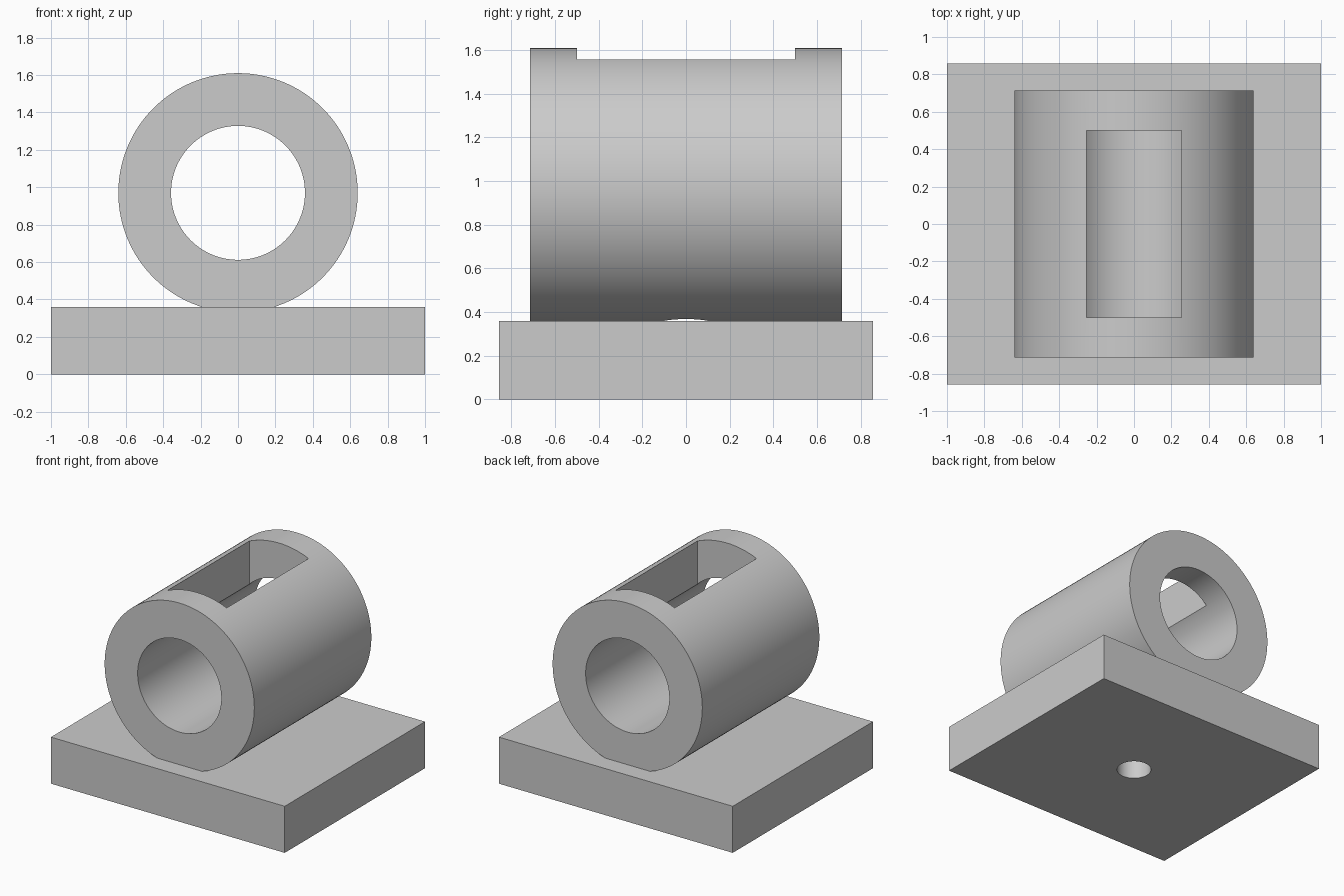
import bpy
import math

if "Cube" in bpy.data.objects:
    bpy.data.objects.remove(bpy.data.objects["Cube"], do_unlink=True)

BASE_H = 0.36
AXIS_Z = 0.97
LENGTH = 1.43

grey = bpy.data.materials.new("light grey")
grey.use_nodes = True
grey.diffuse_color = (0.6, 0.6, 0.6, 1)
grey.node_tree.nodes["Principled BSDF"].inputs["Base Color"].default_value = (0.6, 0.6, 0.6, 1)


def box(name, size, z):
    bpy.ops.mesh.primitive_cube_add(size=1, location=(0, 0, z))
    ob = bpy.context.object
    ob.name = name
    ob.scale = size
    bpy.ops.object.transform_apply(location=True, rotation=True, scale=True)
    ob.data.materials.append(grey)
    return ob


def cylinder(name, radius, depth, z, along_y=False, sides=128):
    turn = math.pi / 2 if along_y else 0
    bpy.ops.mesh.primitive_cylinder_add(vertices=sides, radius=radius, depth=depth,
                                        location=(0, 0, z), rotation=(turn, 0, 0))
    ob = bpy.context.object
    ob.name = name
    bpy.ops.object.transform_apply(location=True, rotation=True, scale=True)
    ob.data.materials.append(grey)
    return ob


def combine(target, tool, operation):
    """Apply a boolean, then discard the tool."""
    tool.hide_render = True
    mod = target.modifiers.new("boolean", "BOOLEAN")
    mod.operation = operation
    mod.solver = "EXACT"
    mod.object = tool
    bpy.ops.object.select_all(action="DESELECT")
    target.select_set(True)
    bpy.context.view_layer.objects.active = target
    bpy.ops.object.modifier_apply(modifier=mod.name)
    bpy.data.objects.remove(tool, do_unlink=True)


# Rectangular base joined to a horizontal sleeve
bracket = box("sleeve_bracket", (2, 1.714, BASE_H), BASE_H / 2)
combine(bracket, cylinder("sleeve", 0.64, LENGTH, AXIS_Z, True), "UNION")

# Bore through the sleeve and window in its top
combine(bracket, cylinder("bore", 0.358, 2, AXIS_Z, True), "DIFFERENCE")
combine(bracket, box("window", (0.506, 1, 0.8), AXIS_Z + 0.45), "DIFFERENCE")

# Screw hole from below, with a hidden wider pocket for the screw head
combine(bracket, cylinder("screw_hole", 0.121, 0.7, 0, sides=64), "DIFFERENCE")
combine(bracket, cylinder("head_pocket", 0.218, 0.21, 0.355, sides=64), "DIFFERENCE")

bpy.ops.object.shade_smooth_by_angle(angle=math.radians(30))
